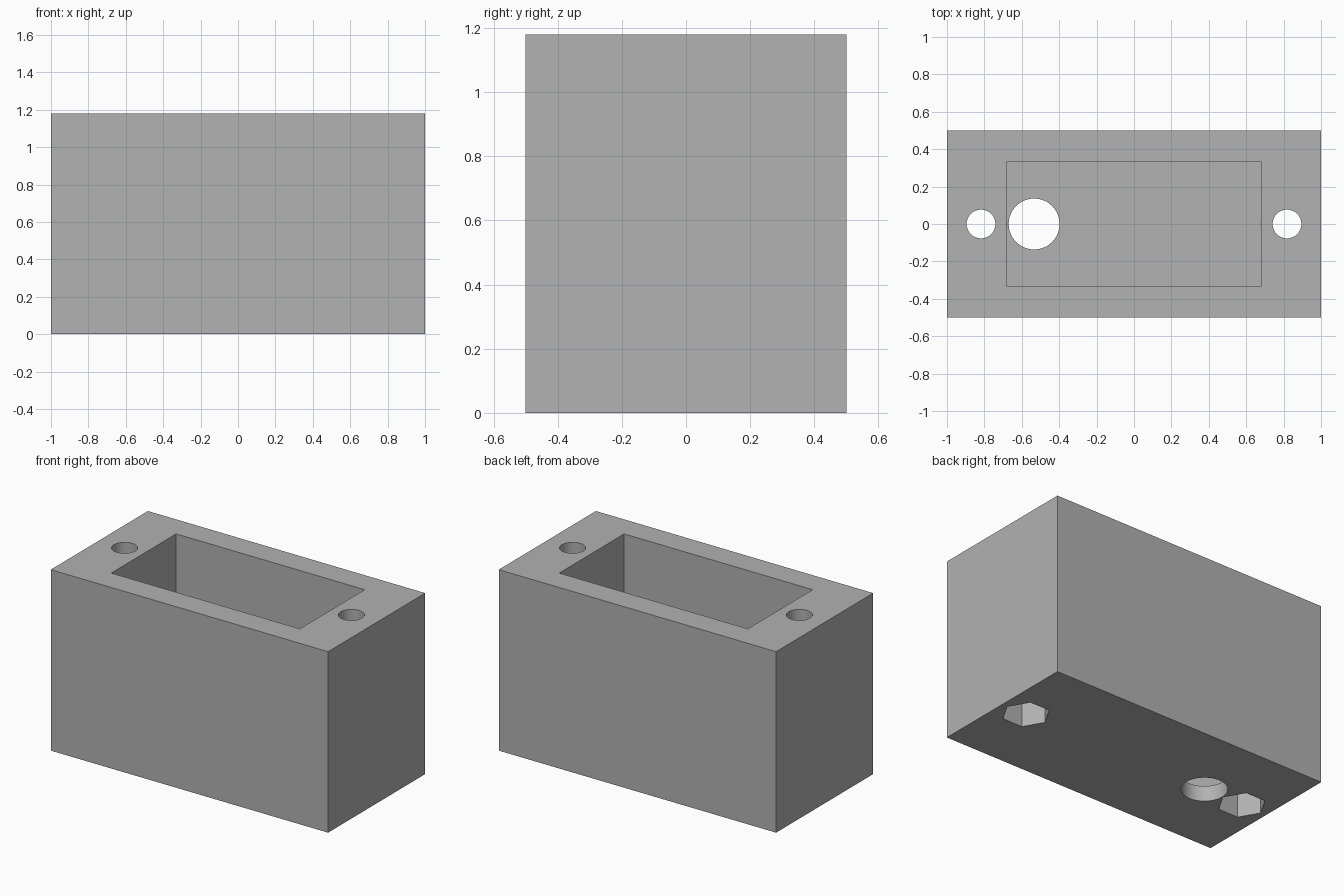
import bpy
import math

default = bpy.data.objects.get("Cube")
if default:
    bpy.data.objects.remove(default, do_unlink=True)

# Overall sizes
LENGTH, WIDTH, HEIGHT = 2.0, 1.0, 1.18
FLOOR = 0.1
SCREW_X = 0.818

grey = bpy.data.materials.new("plain grey")
grey.use_nodes = True
grey.diffuse_color = (0.445, 0.445, 0.445, 1)
grey.node_tree.nodes["Principled BSDF"].inputs["Base Color"].default_value = grey.diffuse_color


def box(name, size, bottom):
    """Box centred on x and y, rising from the given height."""
    bpy.ops.mesh.primitive_cube_add(size=1, location=(0, 0, bottom + size[2] / 2))
    ob = bpy.context.object
    ob.name = name
    ob.scale = size
    bpy.ops.object.transform_apply(location=True, rotation=False, scale=True)
    ob.data.materials.append(grey)
    return ob


def prism(name, x, radius, bottom, top, sides, turn=0):
    """Upright prism or cylinder on the long centre line."""
    bpy.ops.mesh.primitive_cylinder_add(
        vertices=sides, radius=radius, depth=top - bottom,
        location=(x, 0, (bottom + top) / 2), rotation=(0, 0, turn))
    ob = bpy.context.object
    ob.name = name
    bpy.ops.object.transform_apply(location=True, rotation=True, scale=True)
    ob.data.materials.append(grey)
    return ob


def cut(body, cutter):
    """Subtract the cutter from the body, then discard it."""
    cutter.hide_render = True
    mod = body.modifiers.new("cut", 'BOOLEAN')
    mod.operation = 'DIFFERENCE'
    mod.solver = 'EXACT'
    mod.object = cutter
    bpy.context.view_layer.objects.active = body
    bpy.ops.object.modifier_apply(modifier=mod.name)
    bpy.data.objects.remove(cutter, do_unlink=True)


# Solid block with an open pocket in the top
housing = box("housing", (LENGTH, WIDTH, HEIGHT), 0)
cut(housing, box("pocket_cutter", (1.36, 0.668, HEIGHT), FLOOR))

# Cable hole through the pocket floor
cut(housing, prism("cable_hole_cutter", -0.534, 0.136, -0.2, 0.3, 64))

# Screw holes from the top and hexagonal nut recesses from below
for side in (-1, 1):
    x = side * SCREW_X
    cut(housing, prism("nut_recess_cutter", x, 0.142, -0.2, 0.4, 6, math.pi / 6))
    cut(housing, prism("screw_hole_cutter", x, 0.077, -0.3, HEIGHT + 0.2, 48))

bpy.ops.object.select_all(action='DESELECT')
housing.select_set(True)
bpy.context.view_layer.objects.active = housing
bpy.ops.object.shade_smooth_by_angle(angle=math.radians(30))
